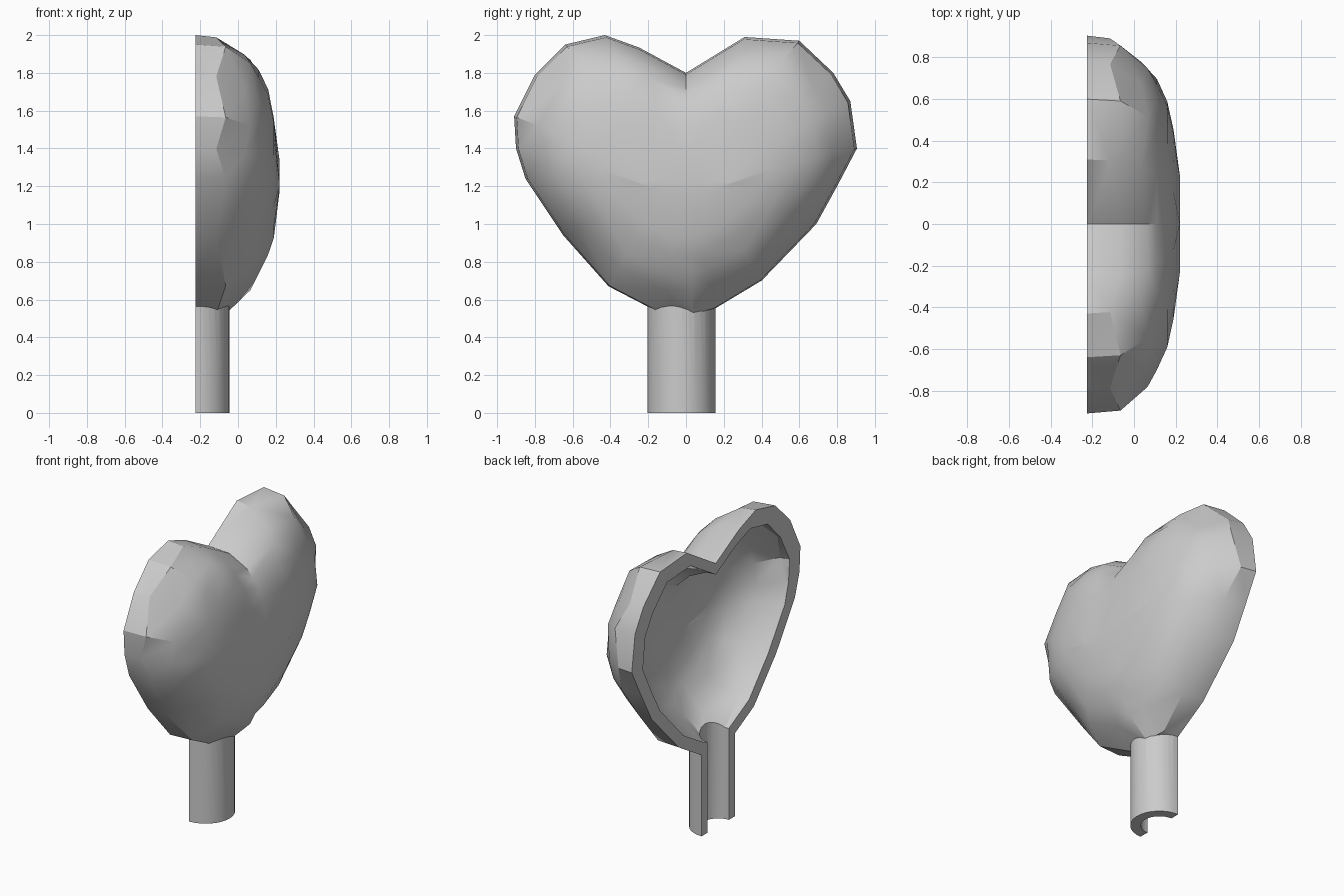
import bpy, bmesh, math

cube = bpy.data.objects.get("Cube")
if cube:
    bpy.data.objects.remove(cube)

CUT_X = -0.225      # plane of the open face
MID_Z = 1.2         # height the heart shrinks towards
TUBE_Y = -0.025

grey = bpy.data.materials.new("plain grey")
grey.use_nodes = True
colour = (0.6, 0.6, 0.6, 1)
grey.diffuse_color = colour
grey.node_tree.nodes["Principled BSDF"].inputs["Base Color"].default_value = colour

# Heart outline as (y, z), starting with the notch
OUTLINE = [(0, 1.8), (0.31, 1.99), (0.6, 1.97), (0.78, 1.8), (0.87, 1.65),
           (0.905, 1.4), (0.8, 1.2), (0.69, 1.0), (0.4, 0.7), (0.15, 0.55),
           (0.04, 0.52), (-0.12, 0.52), (-0.41, 0.67), (-0.65, 0.94),
           (-0.85, 1.24), (-0.9, 1.4), (-0.91, 1.57), (-0.8, 1.79),
           (-0.64, 1.95), (-0.43, 2.0), (-0.25, 1.935)]

# Dome layers as (x, stagger, width scale, upper scale, lower scale)
LAYERS = [(-0.4, 0, 1, 1, 1), (CUT_X, 0, 1, 1, 1),
          (-0.09, 0.025, 0.985, 0.985, 0.995), (0.05, 0.015, 0.86, 0.87, 0.81),
          (0.11, 0, 0.77, 0.77, 0.68), (0.16, 0, 0.65, 0.64, 0.53),
          (0.19, 0, 0.5, 0.45, 0.4), (0.22, 0, 0.26, 0.04, 0.04)]


def loft(name, rings):
    """Closed solid through a list of equal rings."""
    bm = bmesh.new()
    loops = [[bm.verts.new(p) for p in ring] for ring in rings]
    n = len(loops[0])
    for low, high in zip(loops, loops[1:]):
        for i in range(n):
            j = (i + 1) % n
            bm.faces.new((low[i], low[j], high[j], high[i]))
    bm.faces.new(loops[0])
    bm.faces.new(loops[-1])
    bmesh.ops.recalc_face_normals(bm, faces=bm.faces)
    bmesh.ops.triangulate(bm, faces=bm.faces)
    mesh = bpy.data.meshes.new(name)
    bm.to_mesh(mesh)
    bm.free()
    mesh.materials.append(grey)
    obj = bpy.data.objects.new(name, mesh)
    bpy.context.collection.objects.link(obj)
    return obj


def heart(name, size, wall):
    rings = []
    for x, stagger, wide, upper, lower in LAYERS:
        ring = []
        for i, (y, z) in enumerate(OUTLINE):
            tall = upper if z > MID_Z else lower
            lift = 0.14 * max(0, 0.85 - upper) if i == 0 else 0   # notch fades out
            ring.append((x - wall + stagger * (-1) ** i, y * wide * size,
                         MID_Z + (z - MID_Z) * tall * size + lift))
        rings.append(ring)
    return loft(name, rings)


def tube(name, radius, low, high, sides=32):
    angles = [math.tau * i / sides for i in range(sides)]
    return loft(name, [[(CUT_X + radius * math.cos(a), TUBE_Y + radius * math.sin(a), z)
                        for a in angles] for z in (low, high)])


def combine(target, tool, operation):
    mod = target.modifiers.new(tool.name, "BOOLEAN")
    mod.object, mod.operation, mod.solver = tool, operation, "EXACT"
    bpy.context.view_layer.objects.active = target
    bpy.ops.object.modifier_apply(modifier=mod.name)
    bpy.data.objects.remove(tool)


# Outer body, hollowed out, then opened at the flat face
shell = heart("heart_shell", 1, 0)
combine(shell, tube("outer_tube", 0.18, 0, 0.6), "UNION")
combine(shell, heart("cavity", 0.88, 0.09), "DIFFERENCE")
combine(shell, tube("tube_bore", 0.115, -0.1, 0.72), "DIFFERENCE")
square = [(-1, -1), (1, -1), (1, 1), (-1, 1)]
combine(shell, loft("open_side", [[(CUT_X + sx, 2 * a, 1 + 2 * b) for a, b in square]
                                  for sx in (-1, 0)]), "DIFFERENCE")

bpy.ops.object.select_all(action="DESELECT")
shell.select_set(True)
bpy.context.view_layer.objects.active = shell
bpy.ops.object.shade_smooth_by_angle(angle=math.radians(30))
